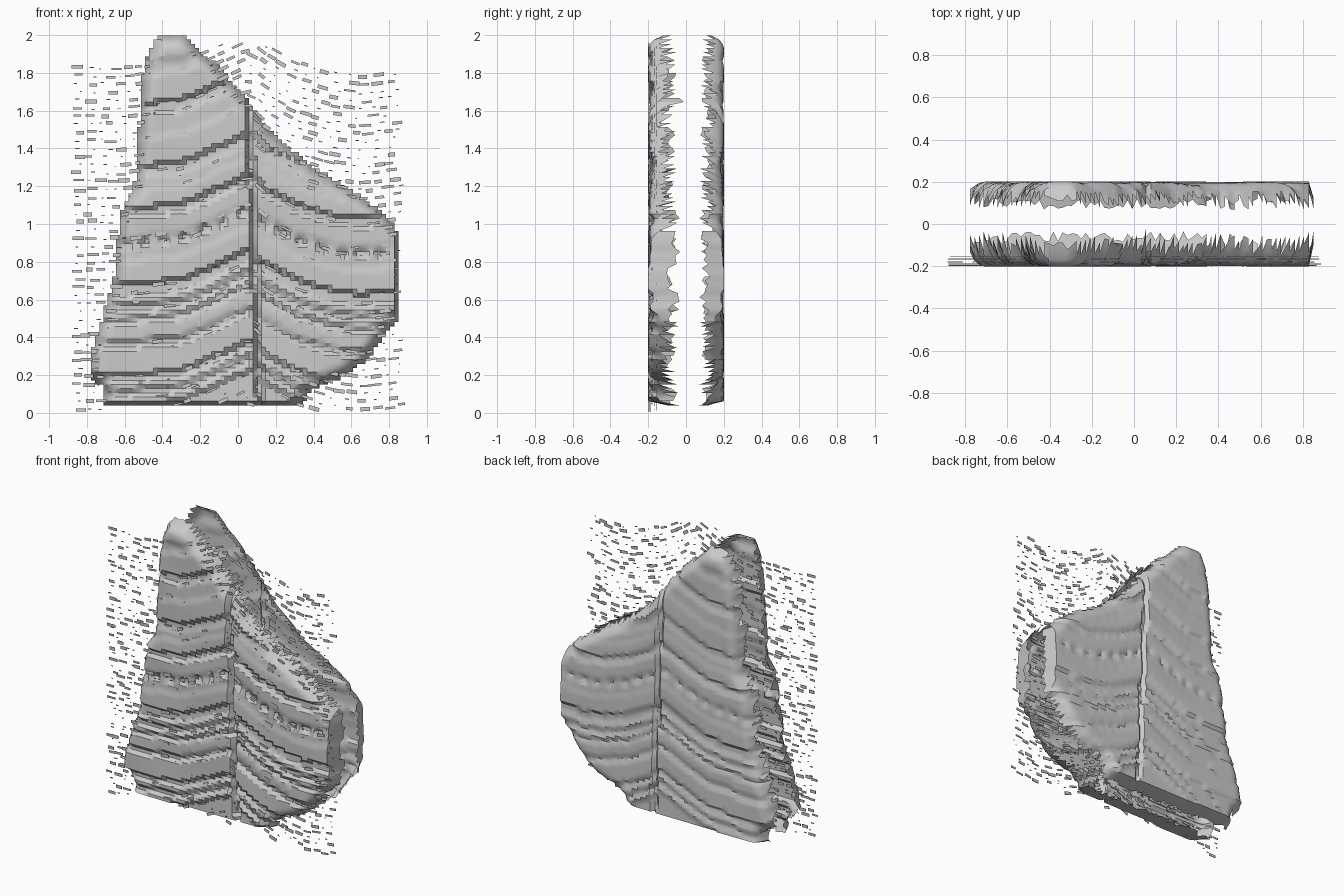
import bpy, bmesh, math, random
from mathutils import Vector, Matrix

if "Cube" in bpy.data.objects:
    bpy.data.objects.remove(bpy.data.objects["Cube"])
random.seed(4)

CELL = 0.022
OUTLINE = [(-0.70, 0.04), (-0.71, 0.13), (-0.79, 0.19), (-0.77, 0.33), (-0.72, 0.50),
           (-0.66, 0.70), (-0.635, 0.95), (-0.61, 1.10), (-0.55, 1.18), (-0.53, 1.45),
           (-0.51, 1.75), (-0.49, 1.87), (-0.43, 2.0), (-0.28, 2.0), (-0.21, 1.93),
           (-0.08, 1.81), (0.04, 1.67), (0.18, 1.48), (0.40, 1.30), (0.60, 1.18),
           (0.76, 1.07), (0.85, 0.96), (0.85, 0.50), (0.79, 0.43), (0.70, 0.30),
           (0.58, 0.20), (0.40, 0.13), (0.33, 0.04)]
# how far the strata rise along x (folded at the fault)
FOLD = [(-0.9, 0.0), (-0.6, 0.0), (-0.3, 0.03), (-0.15, 0.09), (0.07, 0.19), (0.12, 0.13),
        (0.3, 0.03), (0.5, -0.03), (0.65, -0.05), (0.9, -0.02)]
# strata: (start height, recess)
STRATA = [(-1, .02), (.04, .0), (.08, .02), (.12, .004), (.16, .022), (.20, .0), (.34, .02),
          (.38, .004), (.47, .02), (.50, .006), (.53, .024), (.57, .008), (.61, .026),
          (.68, .0), (.80, .008), (.88, .012), (.93, .006), (1.03, .026), (1.08, .002),
          (1.17, .010), (1.24, .022), (1.30, .0), (1.45, .008), (1.57, .024), (1.63, .0),
          (1.78, .012), (1.85, .0)]


def fold(x):
    for (a, fa), (b, fb) in zip(FOLD, FOLD[1:]):
        if x <= b:
            return fa + (fb - fa) * (x - a) / (b - a)
    return FOLD[-1][1]


def edge_distance(x, z):
    """Distance inside the outline; negative outside. Cut sides count as steep."""
    inside, best, p = False, 9.0, Vector((x, z))
    for i, a in enumerate(OUTLINE):
        b = OUTLINE[(i + 1) % len(OUTLINE)]
        if (a[1] > z) != (b[1] > z) and x < a[0] + (b[0] - a[0]) * (z - a[1]) / (b[1] - a[1]):
            inside = not inside
        va, d = Vector(a), Vector(b) - Vector(a)
        t = max(0, min(1, (p - va).dot(d) / d.length_squared))
        dist = (va + d * t - p).length
        if (a[0] == b[0] == 0.85) or (a[1] == b[1] == 0.04):
            dist *= 4
        best = min(best, dist)
    return best if inside else -best


def recess(x, z):
    """Stratified relief, with the fault groove and a dotted row of pits."""
    s = z - fold(x)
    r = [v for h, v in STRATA if h <= s][-1]
    if 0.87 < s < 0.91 and math.sin(x * 60) > 0.1:
        r += 0.02
    if abs(x - (0.12 - 0.04 * z)) < 0.014 and z < 1.7:
        r += 0.035
    return r + 0.002 * math.sin(9 * x + 14 * s)


def make_shell(name, side, rim, relief):
    """A sheet of square cells whose border curls inward into ragged teeth."""
    bm = bmesh.new()
    verts = {}

    def vert(i, j):
        if (i, j) not in verts:
            x, z = 0.85 - i * CELL, 0.04 + j * CELL
            d = max(0, min(1, edge_distance(x, z) / 0.075))
            drop = rim * (1 - math.sqrt(max(0, 1 - (1 - d) ** 2)))
            if d < 0.1:
                drop += random.uniform(-0.03, 0.02)
            y = side * (0.2 - drop - relief * recess(x, z))
            verts[i, j] = bm.verts.new((x, y, z))
        return verts[i, j]

    for i in range(76):
        for j in range(90):
            if edge_distance(0.85 - (i + .5) * CELL, 0.04 + (j + .5) * CELL) > 0:
                ring = [vert(i, j), vert(i, j + 1), vert(i + 1, j + 1), vert(i + 1, j)]
                bm.faces.new(ring if side > 0 else ring[::-1])
    bmesh.ops.recalc_face_normals(bm, faces=bm.faces)
    # outer side must face away from the middle
    if sum(f.normal.y * f.calc_area() for f in bm.faces) * side < 0:
        bmesh.ops.reverse_faces(bm, faces=bm.faces)
    finish(bm, name)


def finish(bm, name):
    mesh = bpy.data.meshes.new(name)
    bm.to_mesh(mesh)
    bm.free()
    obj = bpy.data.objects.new(name, mesh)
    bpy.context.collection.objects.link(obj)
    return obj


make_shell("front_rock_face", -1, 0.125, 1.0)
make_shell("back_rock_face", 1, 0.10, 0.6)

# thin stone flakes following the strata, spread past the rock's outline
bm = bmesh.new()
s = -0.15
while s < 1.85:
    x = -0.86 + random.uniform(0, 0.03)
    while x < 0.87:
        z = s + fold(x) + random.uniform(-0.008, 0.008)
        big = random.random() < 0.55
        w = random.uniform(0.035, 0.065) if big else random.uniform(0.006, 0.025)
        h = random.uniform(0.01, 0.022) if big else 0.005
        w = min(w, 2 * (0.885 - abs(x)))
        d = edge_distance(x, z)
        if 0.015 < z < 1.95 and not (d < 0 and z < 0.05 and -0.7 < x < 0.4):
            slope = math.atan2(fold(x + 0.04) - fold(x - 0.04), 0.08)
            y = -random.choice((0.155, 0.165, 0.18, 0.19, 0.197))
            m = (Matrix.Translation((x, y, z)) @ Matrix.Rotation(-slope, 4, 'Y')
                 @ Matrix.Diagonal((w, 0.004, h, 1)))
            bmesh.ops.create_cube(bm, size=1, matrix=m)
        x += random.uniform(0.045, 0.10)
    s += 0.043
finish(bm, "stone_flakes")

# smooth shading with sharp ledges on the two rock faces
for name in ("front_rock_face", "back_rock_face"):
    obj = bpy.data.objects[name]
    bpy.ops.object.select_all(action='DESELECT')
    obj.select_set(True)
    bpy.context.view_layer.objects.active = obj
    bpy.ops.object.shade_smooth_by_angle(angle=math.radians(30))
